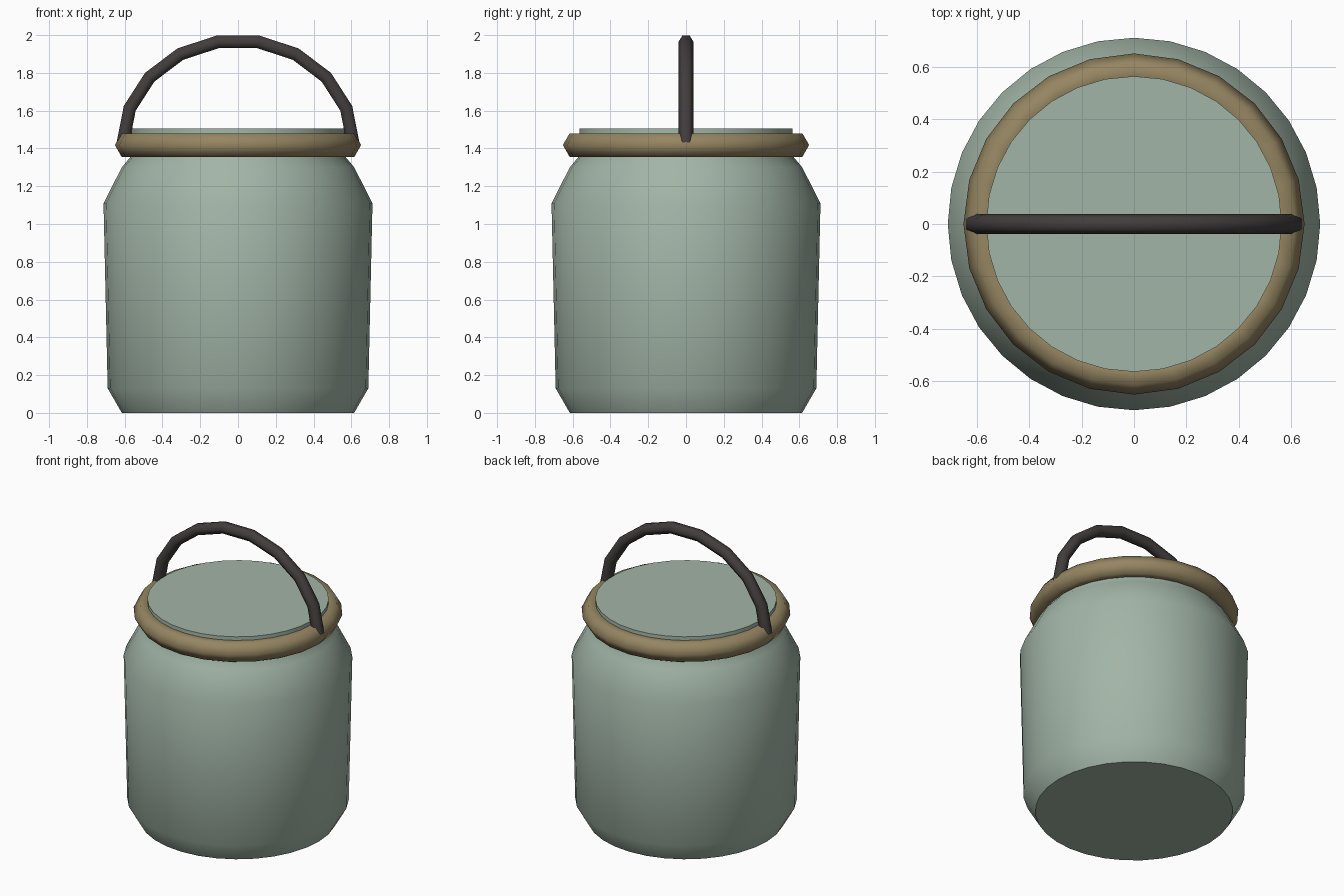
import bpy
import bmesh
from math import sin, cos, pi, radians
from mathutils import Vector

cube = bpy.data.objects.get("Cube")
if cube:
    bpy.data.objects.remove(cube, do_unlink=True)


def material(name, rgb):
    mat = bpy.data.materials.new(name)
    mat.use_nodes = True
    mat.diffuse_color = (*rgb, 1)
    bsdf = next(n for n in mat.node_tree.nodes if n.type == "BSDF_PRINCIPLED")
    bsdf.inputs["Base Color"].default_value = (*rgb, 1)
    return mat


def bridge(bm, a, b):
    n = len(a)
    for i in range(n):
        j = (i + 1) % n
        bm.faces.new((a[i], a[j], b[j], b[i]))


def finish(bm, name, mat, angle):
    bmesh.ops.recalc_face_normals(bm, faces=bm.faces)
    mesh = bpy.data.meshes.new(name)
    bm.to_mesh(mesh)
    bm.free()
    mesh.materials.append(mat)
    obj = bpy.data.objects.new(name, mesh)
    bpy.context.collection.objects.link(obj)
    bpy.ops.object.select_all(action="DESELECT")
    obj.select_set(True)
    bpy.context.view_layer.objects.active = obj
    bpy.ops.object.shade_smooth_by_angle(angle=radians(angle))
    return obj


def lathe(name, profile, sides, mat, closed=False, angle=45):
    """Revolve (radius, height) points round z, capped or joined in a loop."""
    bm = bmesh.new()
    rings = [[bm.verts.new((r * cos(2 * pi * i / sides), r * sin(2 * pi * i / sides), z))
              for i in range(sides)] for r, z in profile]
    for a, b in zip(rings, rings[1:]):
        bridge(bm, a, b)
    if closed:
        bridge(bm, rings[-1], rings[0])
    else:
        bm.faces.new(rings[0])
        bm.faces.new(rings[-1])
    return finish(bm, name, mat, angle)


sage = material("sage green", (0.36, 0.46, 0.385))
brass = material("dull brass", (0.30, 0.235, 0.12))
iron = material("dark iron", (0.056, 0.047, 0.047))

# Jar body with chamfered foot, sloped shoulder and raised flat top
lathe("jar_body", [(0.615, 0), (0.69, 0.13), (0.712, 1.11), (0.615, 1.30),
                   (0.565, 1.36), (0.565, 1.505)], 32, sage)

# Six-sided collar around the neck
collar = [(0.58 + 0.072 * cos(k * pi / 3), 1.418 + 0.072 * sin(k * pi / 3))
          for k in range(6)]
lathe("collar_ring", collar, 24, brass, closed=True, angle=65)

# Arched carrying handle, a hexagonal tube along a half ellipse
bm = bmesh.new()
steps = 9
path = [Vector((0.61 * cos(pi * i / steps), 0, 1.425 + 0.548 * sin(pi * i / steps)))
        for i in range(steps + 1)]
rings = []
for i, p in enumerate(path):
    tangent = (path[min(i + 1, steps)] - path[max(i - 1, 0)]).normalized()
    side = Vector((0, 1, 0))
    out = tangent.cross(side)
    rings.append([bm.verts.new(p + 0.039 * (side * cos(k * pi / 3) + out * sin(k * pi / 3)))
                  for k in range(6)])
for a, b in zip(rings, rings[1:]):
    bridge(bm, a, b)
bm.faces.new(rings[0])
bm.faces.new(rings[-1])
finish(bm, "handle", iron, 65)
